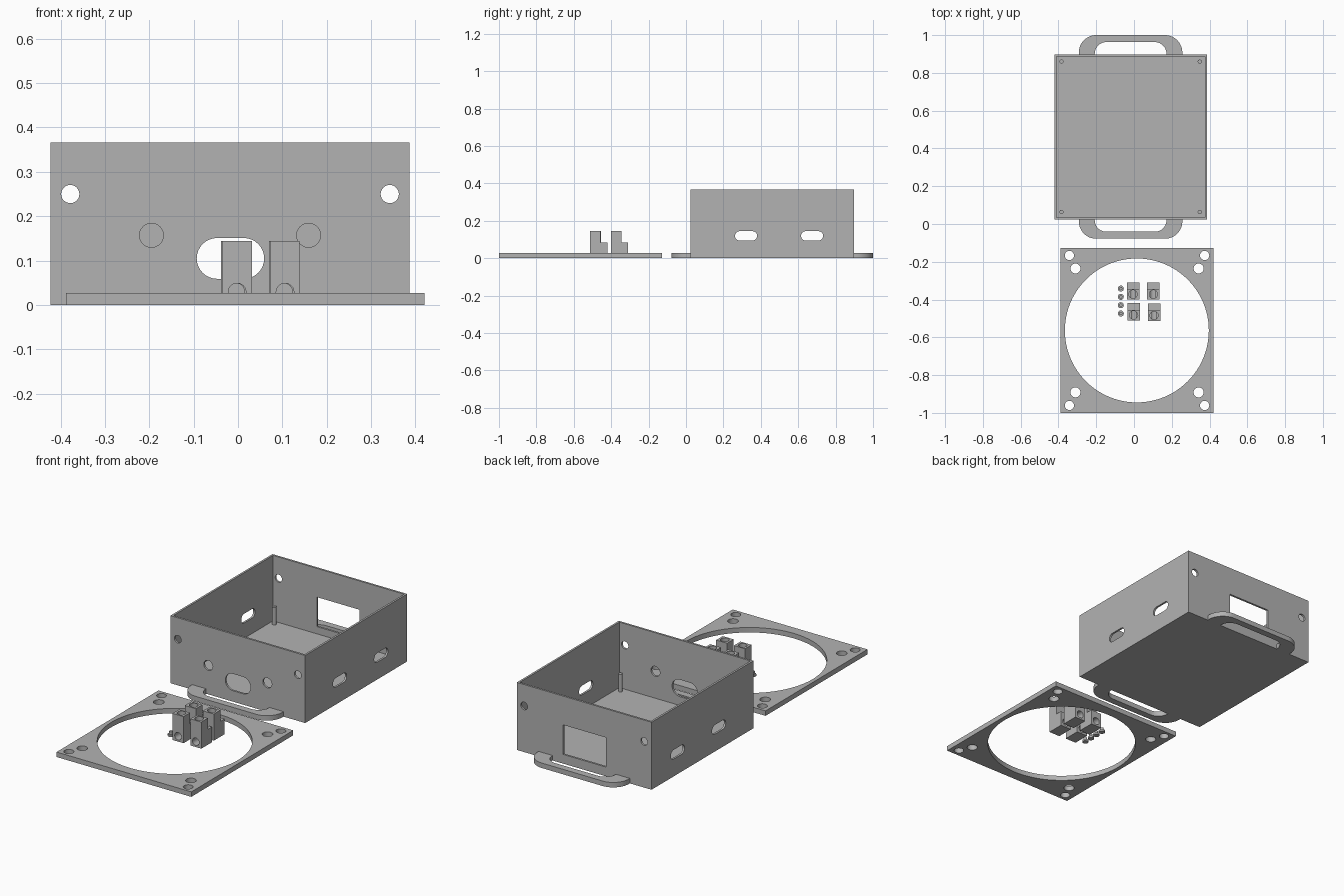
import bpy, bmesh
from math import sin, cos, pi, radians

if "Cube" in bpy.data.objects:
    bpy.data.objects.remove(bpy.data.objects["Cube"])

grey = bpy.data.materials.new("plain grey")
grey.diffuse_color = (0.45, 0.45, 0.45, 1)
grey.use_nodes = True
grey.node_tree.nodes["Principled BSDF"].inputs["Base Color"].default_value = grey.diffuse_color


def prism(name, pts, axis, lo, hi):
    """Extrude a 2D outline along an axis (x: pts are y,z; y: x,z; z: x,y)."""
    def place(p, d):
        a, b = p
        return {'x': (d, a, b), 'y': (a, d, b), 'z': (a, b, d)}[axis]
    bm = bmesh.new()
    low = [bm.verts.new(place(p, lo)) for p in pts]
    high = [bm.verts.new(place(p, hi)) for p in pts]
    bm.faces.new(low)
    bm.faces.new(high)
    for i in range(len(pts)):
        j = (i + 1) % len(pts)
        bm.faces.new((low[i], low[j], high[j], high[i]))
    bmesh.ops.recalc_face_normals(bm, faces=bm.faces)
    mesh = bpy.data.meshes.new(name)
    bm.to_mesh(mesh)
    bm.free()
    mesh.materials.append(grey)
    ob = bpy.data.objects.new(name, mesh)
    bpy.context.collection.objects.link(ob)
    return ob


def arc(cx, cy, r, a0, a1, n):
    steps = [radians(a0 + (a1 - a0) * i / n) for i in range(n + 1)]
    return [(cx + r * cos(t), cy + r * sin(t)) for t in steps]


def circle(cx, cy, r, n=32):
    return arc(cx, cy, r, 0, 360 - 360 / n, n - 1)


def rect(x0, x1, y0, y1):
    return [(x0, y0), (x1, y0), (x1, y1), (x0, y1)]


def slot(x0, x1, y0, y1):
    r, c = (y1 - y0) / 2, (y0 + y1) / 2
    return arc(x1 - r, c, r, -90, 90, 16) + arc(x0 + r, c, r, 90, 270, 16)


def activate(ob):
    bpy.ops.object.select_all(action='DESELECT')
    ob.select_set(True)
    bpy.context.view_layer.objects.active = ob


def cut(ob, outline, axis, lo, hi):
    cutter = prism("cutter", outline, axis, lo, hi)
    cutter.hide_render = True
    activate(ob)
    mod = ob.modifiers.new("cut", 'BOOLEAN')
    mod.operation, mod.solver, mod.object = 'DIFFERENCE', 'EXACT', cutter
    bpy.ops.object.modifier_apply(modifier=mod.name)
    bpy.data.objects.remove(cutter)


def smooth(ob):
    activate(ob)
    bpy.ops.object.shade_smooth_by_angle(angle=radians(30))


# Open enclosure: thin walls and floor
X0, X1, Y0, Y1, H, T = -0.422, 0.386, 0.024, 0.898, 0.366, 0.011
CX, CY = (X0 + X1) / 2, (Y0 + Y1) / 2
box = prism("enclosure", rect(X0, X1, Y0, Y1), 'z', 0, H)
cut(box, rect(X0 + T, X1 - T, Y0 + T, Y1 - T), 'z', T, H + 0.1)
# Corner holes through front and back walls
for s in (-1, 1):
    cut(box, circle(CX + s * 0.36, 0.25, 0.0205), 'y', Y0 - 0.1, Y1 + 0.1)
    # Round front holes
    cut(box, circle(CX + s * 0.177, 0.157, 0.027), 'y', Y0 - 0.1, Y0 + 0.1)
# Front slot, rear window, side slots
cut(box, slot(-0.093, 0.059, 0.059, 0.151), 'y', Y0 - 0.1, Y0 + 0.1)
cut(box, rect(-0.148, 0.108, 0.05, 0.21), 'y', Y1 - 0.1, Y1 + 0.1)
for y in (0.262, 0.615):
    cut(box, slot(y, y + 0.118, 0.094, 0.144), 'x', X0 - 0.1, X1 + 0.1)
smooth(box)

# Standoff posts in the floor corners
for x in (-0.384, 0.348):
    for y in (0.064, 0.860):
        smooth(prism("standoff_post", circle(x, y, 0.011, 20), 'z', T, 0.105))

# Carrying handles on the front and rear edges
for name, s in (("rear_handle", 1), ("front_handle", -1)):
    base, ro, ri = Y1, 0.092, 0.062
    outer = ([(0.274, base)] + arc(0.274 - ro, 1.0 - ro, ro, 0, 90, 12)
             + arc(-0.274 + ro, 1.0 - ro, ro, 90, 180, 12) + [(-0.274, base)])
    inner = ([(-0.19, base)] + arc(-0.19 + ri, 0.963 - ri, ri, 180, 90, 10)
             + arc(0.19 - ri, 0.963 - ri, ri, 90, 0, 10) + [(0.19, base)])
    pts = [(CX + x, y if s > 0 else 2 * CY - y) for x, y in outer + inner]
    smooth(prism(name, pts, 'z', 0, 0.027))

# Cover frame with large opening and paired corner holes
PX, PY = 0.016, -0.5635
frame = prism("cover_frame", rect(PX - 0.404, PX + 0.404, -1.0, -0.127), 'z', 0, 0.027)
cut(frame, circle(PX - 0.001, PY, 0.381, 96), 'z', -0.1, 0.1)
for sx in (-1, 1):
    for sy in (-1, 1):
        cut(frame, circle(PX + sx * 0.358, PY + sy * 0.397, 0.0245), 'z', -0.1, 0.1)
        cut(frame, circle(PX + sx * 0.326, PY + sy * 0.328, 0.0265), 'z', -0.1, 0.1)
smooth(frame)

# Stepped clamp blocks, each with a bolt bore and a cross bore
for x, y in ((-0.038, -0.401), (-0.035, -0.511), (0.07, -0.401), (0.073, -0.513)):
    side = [(y, 0), (y + 0.092, 0), (y + 0.092, 0.083), (y + 0.056, 0.083),
            (y + 0.056, 0.144), (y, 0.144)]
    block = prism("clamp_block", side, 'x', x, x + 0.066)
    cut(block, circle(x + 0.033, y + 0.029, 0.022, 24), 'z', 0.045, 0.2)
    cut(block, circle(x + 0.033, 0.029, 0.02, 24), 'y', y - 0.1, y + 0.2)
    smooth(block)

# Small headed pins beside the blocks
for i in range(4):
    y = -0.342 - 0.044 * i
    smooth(prism("pin_head", circle(-0.07, y, 0.016, 20), 'z', 0, 0.01))
    smooth(prism("pin_shaft", circle(-0.07, y, 0.009, 20), 'z', 0.01, 0.025))
